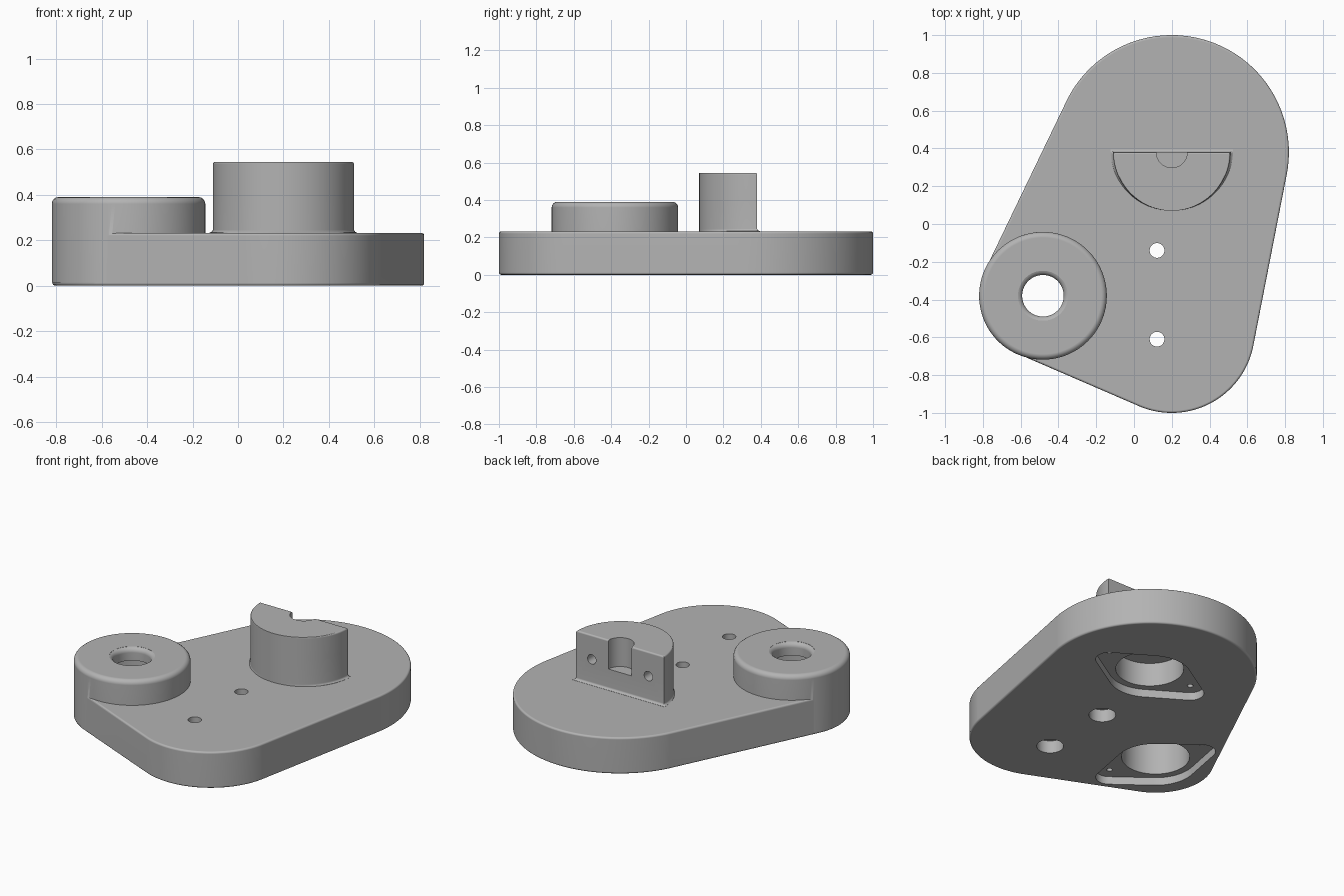
import bpy
import bmesh
from math import sin, cos, pi, radians
from mathutils import Vector

cube = bpy.data.objects.get("Cube")
if cube:
    bpy.data.objects.remove(cube, do_unlink=True)

# Material
metal = bpy.data.materials.new("grey metal")
metal.use_nodes = True
GREY = (0.45, 0.45, 0.45, 1)
metal.diffuse_color = GREY
metal.node_tree.nodes["Principled BSDF"].inputs["Base Color"].default_value = GREY

# Main centres of the plate
BACK = Vector((0.2, 0.38))
SIDE = Vector((-0.482, -0.38))
FRONT = Vector((0.2, -0.56))


def hull(*circles, count=144):
    """Outline wrapped around circles (centre, radius), as a function of inset."""
    def outline(inset):
        points = []
        for i in range(count):
            n = Vector((cos(2 * pi * i / count), sin(2 * pi * i / count)))
            c, r = max(circles, key=lambda k: k[0].dot(n) + k[1])
            points.append(c + n * (r - inset))
        return points
    return outline


def half_disc(centre, radius, count=64):
    """Half disc with its flat side facing +y."""
    def outline(inset):
        r = radius - inset
        return [centre + Vector((r * cos(a), r * sin(a) - inset))
                for a in (pi + pi * i / count for i in range(count + 1))]
    return outline


def rounded(z0, z1, low, high, steps=4):
    """Layers (height, inset) with rounded lower and upper edges."""
    arc = [i * pi / 2 / steps for i in range(steps + 1)]
    bottom = [(z0 + low * (1 - cos(a)), low * (1 - sin(a))) for a in arc] if low else [(z0, 0)]
    top = [(z1 - high * (1 - sin(a)), high * (1 - cos(a))) for a in arc] if high else [(z1, 0)]
    return bottom + top


def stack(name, outline, layers):
    """Solid skinned through the outline at each layer."""
    bm = bmesh.new()
    rings = [[bm.verts.new((p.x, p.y, z)) for p in outline(inset)] for z, inset in layers]
    for lower, upper in zip(rings, rings[1:]):
        for i in range(len(lower)):
            j = (i + 1) % len(lower)
            bm.faces.new((lower[i], lower[j], upper[j], upper[i]))
    bm.faces.new(rings[0][::-1])
    bm.faces.new(rings[-1])
    bmesh.ops.recalc_face_normals(bm, faces=bm.faces)
    mesh = bpy.data.meshes.new(name)
    bm.to_mesh(mesh)
    bm.free()
    mesh.materials.append(metal)
    obj = bpy.data.objects.new(name, mesh)
    bpy.context.collection.objects.link(obj)
    return obj


def combine(target, tool, operation):
    """Apply one boolean and discard the tool."""
    bpy.context.view_layer.objects.active = target
    mod = target.modifiers.new("boolean", "BOOLEAN")
    mod.operation, mod.solver, mod.object = operation, "EXACT", tool
    bpy.ops.object.modifier_apply(modifier=mod.name)
    bpy.data.objects.remove(tool, do_unlink=True)


# Base plate
plate = stack("bearing_plate", hull((BACK, 0.62), (SIDE, 0.335), (FRONT, 0.44)),
              rounded(0, 0.232, 0.012, 0.012))

# Round boss
boss = stack("round_boss", hull((SIDE, 0.338)), rounded(0.015, 0.39, 0, 0.03))
combine(plate, boss, "UNION")

# Half-round post with a small fillet at its foot
foot = [(0.2, -0.015), (0.233, -0.015), (0.237, -0.006), (0.246, 0)]
post = stack("half_round_post", half_disc(BACK, 0.31), foot + rounded(0.4, 0.545, 0, 0.01))
combine(plate, post, "UNION")


def cut(outline, layers):
    combine(plate, stack("cutter", outline, layers), "DIFFERENCE")


# Flange pockets, bores and blind screw holes underneath
for centre, angle, top in ((BACK, 0, 0.2), (SIDE, 111, 0.31)):
    arm = Vector((cos(radians(angle)), sin(radians(angle)))) * 0.305
    cut(hull((centre, 0.24), (centre + arm, 0.08), (centre - arm, 0.08)), [(-0.1, 0), (0.05, 0)])
    cut(hull((centre, 0.197), count=96), [(-0.1, 0), (top, 0)])
    for side in (-1, 1):
        cut(hull((centre + arm * side, 0.017), count=24), [(-0.1, 0), (0.15, 0)])

# Boss hole with a flared mouth
flare = [(0.36 + 0.03 * sin(radians(a)), -0.03 * (1 - cos(radians(a)))) for a in range(0, 76, 15)]
cut(hull((SIDE, 0.11), count=96), [(0.25, 0)] + flare + [(0.5, flare[-1][1])])

# Counterbored through holes
for y in (-0.14, -0.61):
    spot = Vector((0.122, y))
    cut(hull((spot, 0.039), count=48), [(-0.1, 0), (0.4, 0)])
    cut(hull((spot, 0.078), count=48), [(-0.1, 0), (0.08, 0)])

# Half-round slot in the post
cut(hull((BACK, 0.082), count=64), [(0.36, 0), (0.7, 0)])

# Clamp screw holes in the flat face of the post
for x in (0.0, 0.4):
    bpy.ops.mesh.primitive_cylinder_add(vertices=32, radius=0.03, depth=0.24,
                                        location=(x, 0.38, 0.39), rotation=(pi / 2, 0, 0))
    combine(plate, bpy.context.object, "DIFFERENCE")

# Smooth shading with crisp edges
bpy.ops.object.select_all(action="DESELECT")
plate.select_set(True)
bpy.context.view_layer.objects.active = plate
bpy.ops.object.shade_smooth_by_angle(angle=radians(35))
weighted = plate.modifiers.new("weighted_normals", "WEIGHTED_NORMAL")
weighted.keep_sharp = True
for slot in plate.material_slots:
    slot.material = metal
